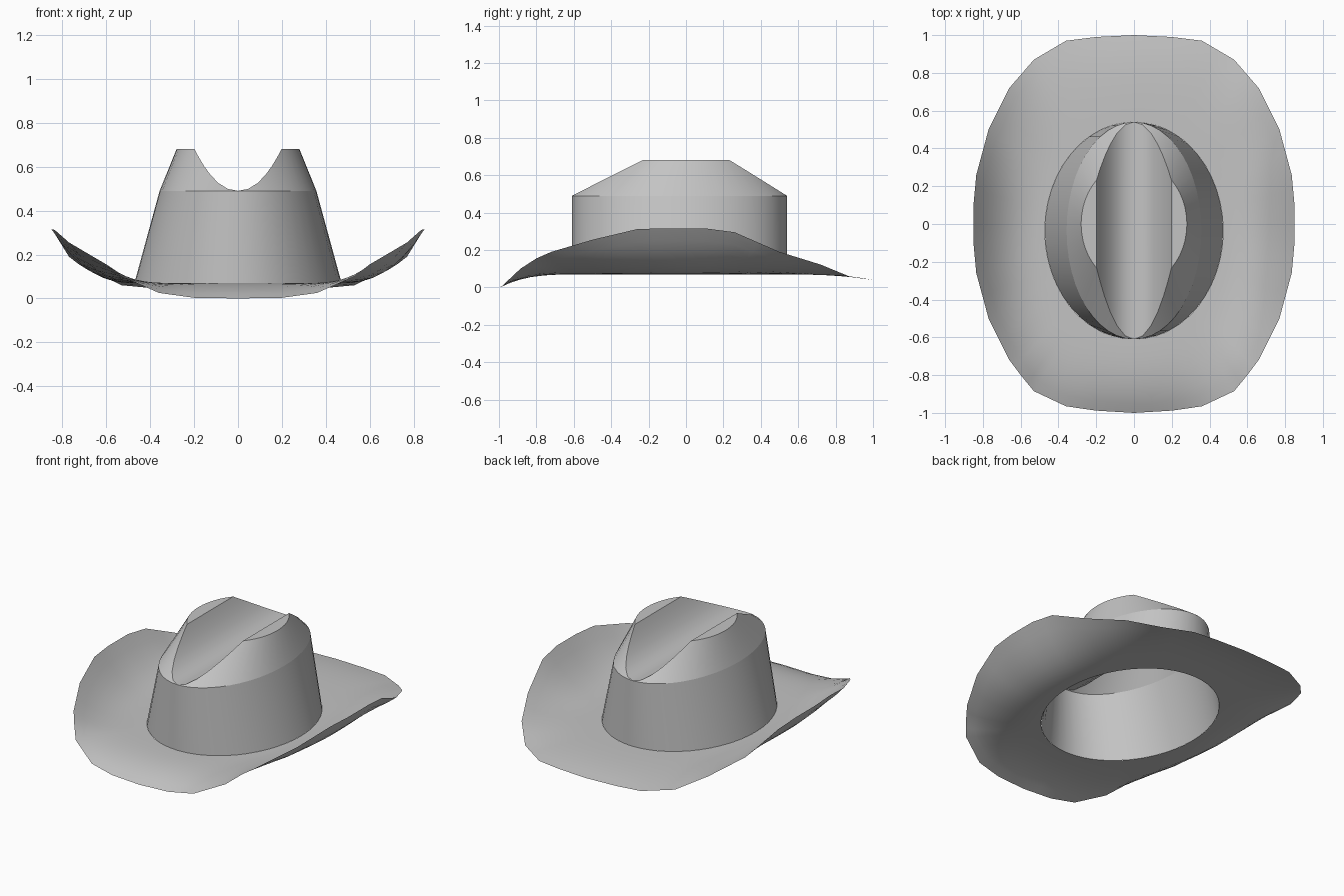
import bpy, math

if "Cube" in bpy.data.objects:
    bpy.data.objects.remove(bpy.data.objects["Cube"])

felt = bpy.data.materials.new("grey_felt")
felt.diffuse_color = (0.55, 0.55, 0.55, 1)
felt.use_nodes = True
felt.node_tree.nodes["Principled BSDF"].inputs["Base Color"].default_value = felt.diffuse_color

CY = -0.035                 # centre of the crown along y
BASE = (0.472, 0.575, 0.07)  # ellipse radii and height of the crown rings
MID = (0.357, 0.575, 0.49)
TOP = (0.28, 0.33, 0.68)


def make(name, verts, faces, angle):
    mesh = bpy.data.meshes.new(name)
    mesh.from_pydata(verts, [], faces)
    mesh.validate()
    mesh.materials.append(felt)
    ob = bpy.data.objects.new(name, mesh)
    bpy.context.collection.objects.link(ob)
    bpy.ops.object.select_all(action='DESELECT')
    ob.select_set(True)
    bpy.context.view_layer.objects.active = ob
    bpy.ops.object.shade_smooth_by_angle(angle=math.radians(angle))


def ring_point(ring, a, cy=CY):
    return (ring[0] * math.sin(a), cy - ring[1] * math.cos(a), ring[2])


def lerp(p, q, t):
    return tuple(u + (v - u) * t for u, v in zip(p, q))


def ring_quads(a, b, n):
    return [(a + i, a + (i + 1) % n, b + (i + 1) % n, b + i) for i in range(n)]


# Crown: wall, sloping shoulder trimmed by the lengthwise crease
N = 48
HALF = TOP[0] * math.sin(math.pi / 4)    # half width of the crease


def crease(x):
    return MID[2] + (TOP[2] - MID[2]) * min(1, abs(x) / HALF) ** 2.1


def rim_point(a):
    p, q = ring_point(MID, a), ring_point(TOP, a, 0.0)
    lo, hi = 0.0, 1.0
    for _ in range(30):
        t = (lo + hi) / 2
        m = lerp(p, q, t)
        if m[2] < crease(m[0]):
            lo = t
        else:
            hi = t
    return lerp(p, q, hi)


angles = [2 * math.pi * i / N for i in range(N)]
base = [ring_point(BASE, a) for a in angles]
mid = [ring_point(MID, a) for a in angles]
rim = [rim_point(a) for a in angles]
make("crown_wall", base + mid, ring_quads(0, N, N), 30)
make("crown_shoulder", mid + rim, ring_quads(0, N, N), 30)

# Creased top: strips running from the front rim to the back rim
strips = []
for i in range(-N // 4, N // 4):
    front, back = i % N, (N // 2 - i) % N
    nf, nb = (i + 1) % N, (N // 2 - i - 1) % N
    face = []
    for v in (front, nf, nb, back):
        if v not in face:
            face.append(v)
    strips.append(tuple(face))
make("crown_crease", rim, strips, 30)

# Brim: outline of the right half from front to back, mirrored to the left
right = [(0, -1, 0), (.2, -.988, .003), (.36, -.965, .025), (.53, -.885, .10),
         (.6, -.8, .155), (.66, -.72, .19), (.77, -.5, .255), (.835, -.26, .312),
         (.85, -.1, .316), (.85, .1, .316), (.835, .26, .295), (.77, .5, .19),
         (.66, .72, .122), (.53, .87, .06), (.36, .97, .044), (.2, .99, .041),
         (0, 1, .04)]
loop = right + [(-x, y, z) for x, y, z in reversed(right[1:-1])]
edge = []
for i, p in enumerate(loop):
    q = loop[(i + 1) % len(loop)]
    edge += [p, lerp(p, q, 0.5)]
M = len(edge)
ROWS = 8
verts, faces = [], []
for r in range(ROWS + 1):
    s = r / ROWS
    for p in edge:
        a = math.atan2(p[0] / BASE[0], -(p[1] - CY) / BASE[1])
        inner = ring_point(BASE, a)
        x, y, _ = lerp(inner, p, s)
        power = 3 - 0.6 * math.sin(a) ** 2      # steepens towards the edge
        verts.append((x, y, BASE[2] + (p[2] - BASE[2]) * s ** power))
    if r:
        faces += ring_quads(r * M, (r - 1) * M, M)
make("brim", verts, faces, 30)
